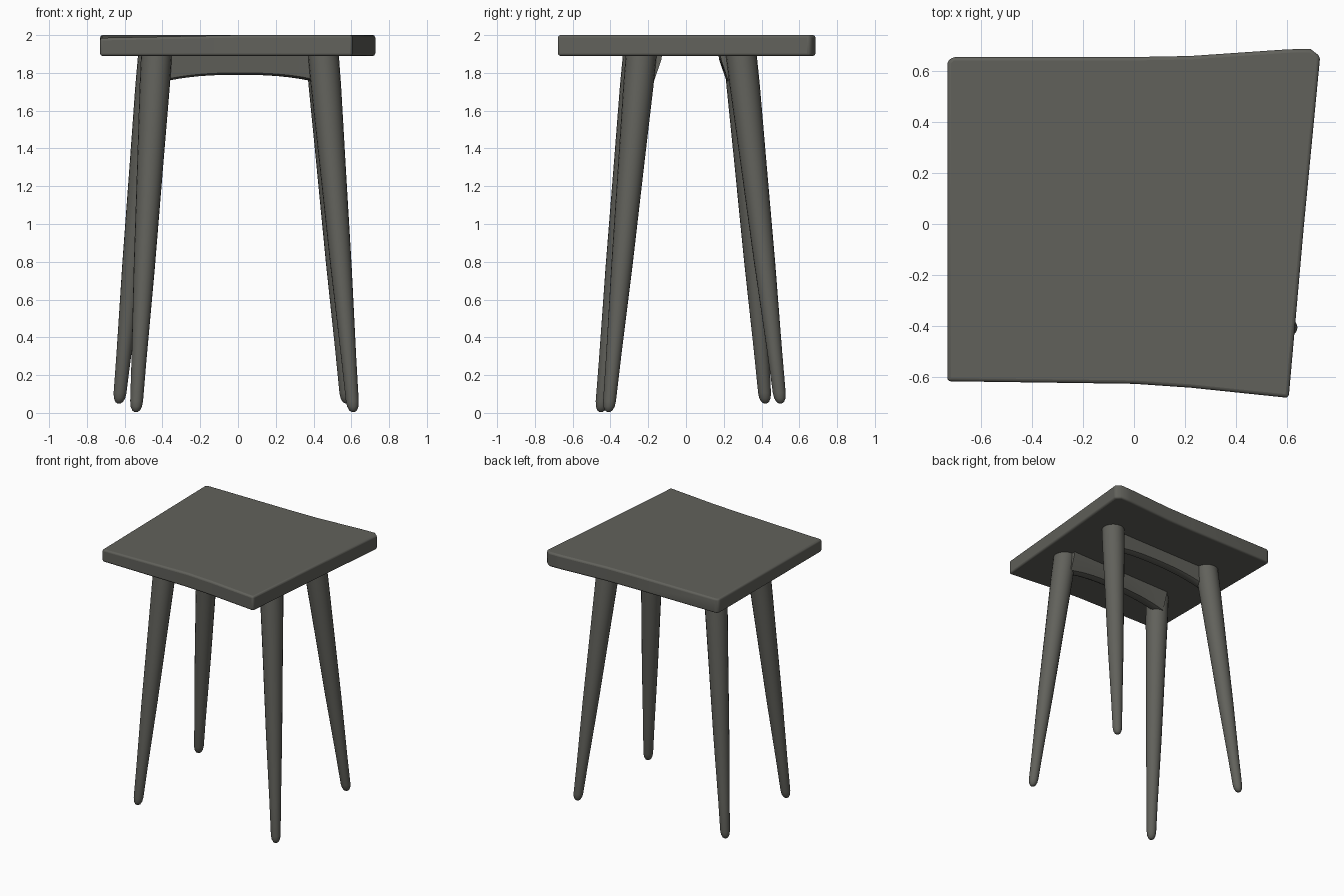
import bpy, bmesh, math
from mathutils import Vector

cube = bpy.data.objects.get("Cube")
if cube:
    bpy.data.objects.remove(cube, do_unlink=True)

grey = bpy.data.materials.new("dark warm grey")
grey.use_nodes = True
colour = (0.12, 0.12, 0.105, 1)
grey.diffuse_color = colour
grey.node_tree.nodes["Principled BSDF"].inputs["Base Color"].default_value = colour


def finish(name, bm, angle=40):
    bmesh.ops.recalc_face_normals(bm, faces=bm.faces)
    mesh = bpy.data.meshes.new(name)
    bm.to_mesh(mesh)
    bm.free()
    mesh.materials.append(grey)
    obj = bpy.data.objects.new(name, mesh)
    bpy.context.collection.objects.link(obj)
    bpy.ops.object.select_all(action="DESELECT")
    obj.select_set(True)
    bpy.context.view_layer.objects.active = obj
    bpy.ops.object.shade_smooth_by_angle(angle=math.radians(angle))
    return obj


def loft(name, rings):
    """Skin a list of closed rings and cap both ends."""
    bm = bmesh.new()
    loops = [[bm.verts.new(p) for p in ring] for ring in rings]
    n = len(loops[0])
    for a, b in zip(loops, loops[1:]):
        for i in range(n):
            j = (i + 1) % n
            bm.faces.new((a[i], a[j], b[j], b[i]))
    bm.faces.new(loops[0])
    bm.faces.new(loops[-1])
    return finish(name, bm)


# Seat: slightly skewed slab with rounded edges
outline = [(-0.73, -0.615), (0, -0.625), (0.22, -0.64), (0.605, -0.68),
           (0.665, 0), (0.728, 0.655), (0.69, 0.685), (0.6, 0.683),
           (0.22, 0.657), (0, 0.653), (-0.71, 0.653), (-0.73, 0.635)]
bm = bmesh.new()
base = bm.faces.new([bm.verts.new((x, y, 1.89)) for x, y in outline])
top = bmesh.ops.extrude_face_region(bm, geom=[base])["geom"]
for v in top:
    if isinstance(v, bmesh.types.BMVert):
        # the front right corner sags a little
        v.co.z = 1.985 if v.co.x < -0.7 and v.co.y < 0 else 2.0
seat = finish("seat", bm, 50)
bevel = seat.modifiers.new("rounded edges", "BEVEL")
bevel.width = 0.02
bevel.segments = 3
bevel.angle_limit = math.radians(40)

# Legs: splayed, tapered and round tipped (foot, top)
legs = {
    "front_right_leg": ((-0.54, -0.45, 0.005), (-0.43, -0.25, 1.92)),
    "front_left_leg": ((0.61, -0.41, 0.005), (0.45, -0.235, 1.92)),
    "back_right_leg": ((-0.63, 0.42, 0.05), (-0.445, 0.28, 1.92)),
    "back_left_leg": ((0.575, 0.50, 0.05), (0.44, 0.29, 1.92)),
}
taper = [(0, 0.008), (0.004, 0.02), (0.015, 0.03), (0.03, 0.034),
         (0.15, 0.04), (0.4, 0.056), (0.7, 0.07), (0.9, 0.08), (1, 0.082)]
SIDES = 20
for name, (foot, head) in legs.items():
    foot, head = Vector(foot), Vector(head)
    rings = []
    for t, r in taper:
        c = foot.lerp(head, t)
        rings.append([c + Vector((r * math.cos(a), r * math.sin(a), 0))
                      for a in (math.tau * i / SIDES for i in range(SIDES))])
    loft(name, rings)

# Aprons: arched rails joining each pair of leg tops, thicker at the seat
STEPS = 16
for end, side in (("front", -1), ("back", 1)):
    right = Vector(legs[end + "_right_leg"][1])
    left = Vector(legs[end + "_left_leg"][1])
    rings = []
    for i in range(STEPS + 1):
        t = i / STEPS
        c = right.lerp(left, t)
        low = 1.79 - 0.045 * abs(2 * t - 1) ** 2.5
        inner = c.y - side * 0.07
        rings.append([(c.x, c.y + side * 0.01, 1.91), (c.x, c.y, low + 0.01),
                      (c.x, c.y - side * 0.02, low),
                      (c.x, inner + side * 0.005, low + 0.01),
                      (c.x, inner - side * 0.035, 1.87),
                      (c.x, inner - side * 0.04, 1.91)])
    loft(end + "_apron", rings)
